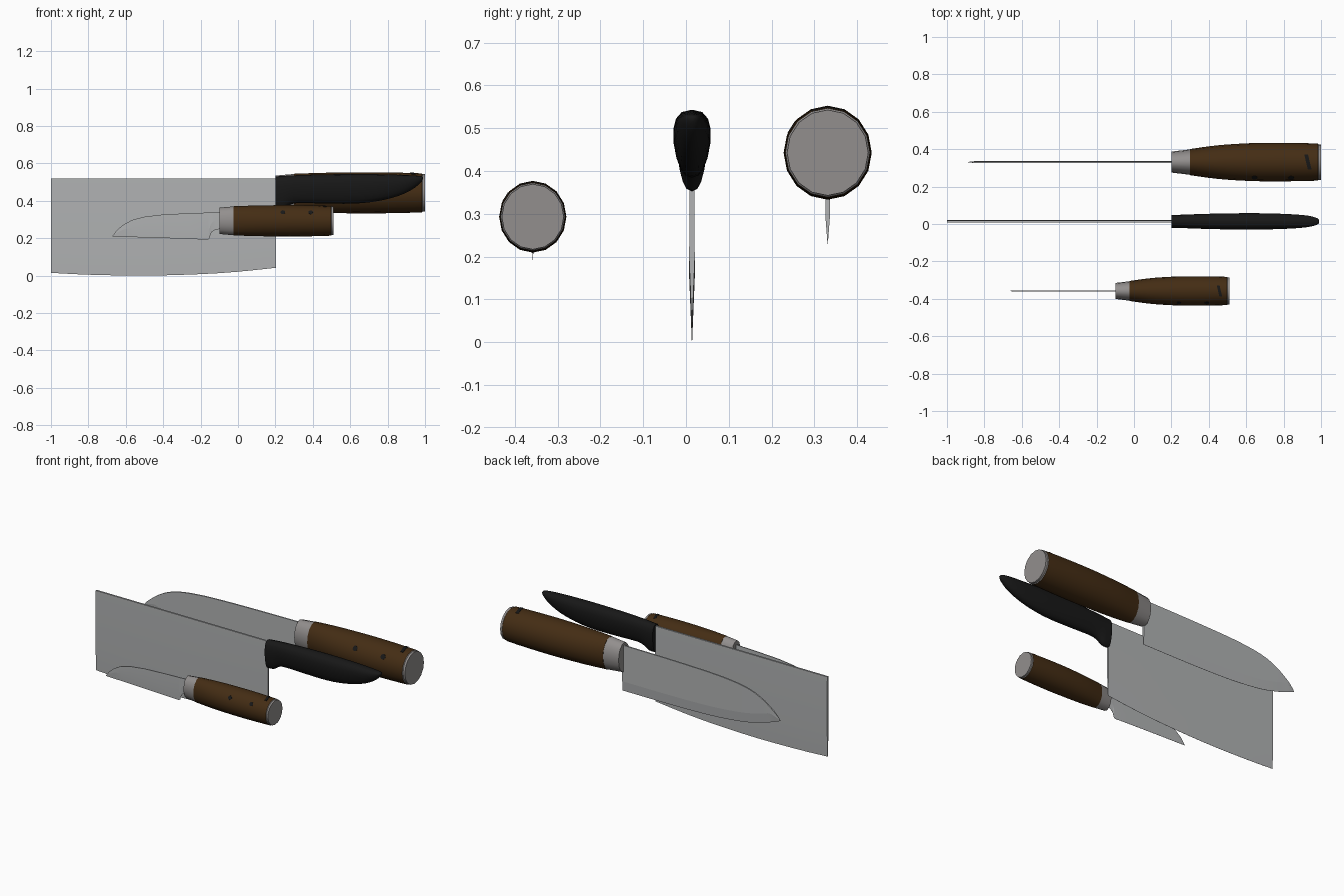
import bpy, math
from mathutils import Vector

if "Cube" in bpy.data.objects:
    bpy.data.objects.remove(bpy.data.objects["Cube"])


def material(name, rgb):
    m = bpy.data.materials.new(name)
    m.diffuse_color = (*rgb, 1)
    m.use_nodes = True
    m.node_tree.nodes["Principled BSDF"].inputs["Base Color"].default_value = m.diffuse_color
    return m


BLADE = material("blade_steel", (0.44, 0.45, 0.455))
METAL = material("fitting_metal", (0.29, 0.275, 0.27))
WOOD = material("dark_wood", (0.058, 0.026, 0.007))
BLACK = material("black_grip", (0.009, 0.009, 0.009))


def smooth(points, n=4):
    """Catmull-Rom resampling of a list of station tuples."""
    out = []
    for i in range(len(points) - 1):
        p0, p1 = points[max(i - 1, 0)], points[i]
        p2, p3 = points[i + 1], points[min(i + 2, len(points) - 1)]
        for k in range(n):
            t = k / n
            out.append(tuple(
                0.5 * (2 * b + (c - a) * t + (2 * a - 5 * b + 4 * c - d) * t * t
                       + (3 * b - a - 3 * c + d) * t ** 3)
                for a, b, c, d in zip(p0, p1, p2, p3)))
    return out + [points[-1]]


def make(name, verts, faces, mats, rule=None, angle=35):
    me = bpy.data.meshes.new(name)
    me.from_pydata(verts, [], faces)
    for m in mats:
        me.materials.append(m)
    if rule:
        for p in me.polygons:
            p.material_index = rule(p)
    ob = bpy.data.objects.new(name, me)
    bpy.context.collection.objects.link(ob)
    bpy.ops.object.select_all(action='DESELECT')
    ob.select_set(True)
    bpy.context.view_layer.objects.active = ob
    bpy.ops.object.mode_set(mode='EDIT')
    bpy.ops.mesh.select_all(action='SELECT')
    bpy.ops.mesh.normals_make_consistent(inside=False)
    bpy.ops.object.mode_set(mode='OBJECT')
    bpy.ops.object.shade_smooth_by_angle(angle=math.radians(angle))
    return ob


def loft(name, rings, mats, rule=None, angle=35):
    """Skin equal-sized rings and cap both ends."""
    n = len(rings[0])
    verts = [v for r in rings for v in r]
    faces = [(i * n + j, i * n + (j + 1) % n, (i + 1) * n + (j + 1) % n, (i + 1) * n + j)
             for i in range(len(rings) - 1) for j in range(n)]
    faces += [tuple(range(n)), tuple(range(len(verts) - n, len(verts)))]
    return make(name, verts, faces, mats, rule, angle)


def blade(name, y, thick, bevel, stations):
    """Stations are (x, edge z, spine z); the lower part is ground to an edge."""
    rings = []
    for x, lo, hi in stations:
        zb = lo + min(bevel, (hi - lo) * 0.6)
        h = thick / 2 * min(1, (hi - lo) / bevel)
        rings.append([(x, y - 0.0004, lo), (x, y - h, zb), (x, y - h * 0.85, hi),
                      (x, y + h * 0.85, hi), (x, y + h, zb), (x, y + 0.0004, lo)])
    return loft(name, rings, [BLADE], angle=4)


def round_handle(prefix, x0, y, z, s):
    """Wooden barrel handle with oval ferrule, end cap, pins and top slot."""
    SIDES = 16
    # distance along the handle, half width, half height
    body = [(0, .056, .092), (.1, .068, .101)]
    body += smooth([(.1, .070, .102), (.25, .09, .107), (.42, .101, .1095),
                    (.56, .103, .1095), (.70, .1015, .107), (.783, .099, .104)])
    body += [(.787, .095, .1), (.8, .095, .1)]

    def ring(d, ry, rz):
        return [(x0 + d * s, y + ry * s * math.cos(2 * math.pi * k / SIDES),
                 z + rz * s * math.sin(2 * math.pi * k / SIDES)) for k in range(SIDES)]

    def rule(p):
        d = (p.center.x - x0) / s
        return 1 if .1 < d < .7845 else 0

    loft(prefix + "_handle", [ring(*b) for b in body], [METAL, WOOD], rule)

    # two pins on the front side
    a = math.radians(33.75)
    flat = math.cos(math.pi / SIDES)
    for i, (d, ry, rz) in enumerate([(.445, .1015, .1095), (.64, .1025, .1085)]):
        c = Vector((x0 + d * s, y - ry * s * flat * math.cos(a), z + rz * s * flat * math.sin(a)))
        nrm = Vector((0, -math.cos(a) / ry, math.sin(a) / rz)).normalized()
        side = nrm.cross(Vector((1, 0, 0)))
        rings = [[c + nrm * o * s + (Vector((1, 0, 0)) * math.cos(t * math.pi / 6)
                  + side * math.sin(t * math.pi / 6)) * .016 * s for t in range(12)]
                 for o in (-.005, .002)]
        loft(f"{prefix}_pin_{i + 1}", rings, [BLACK])

    # slanted slot across the top, following the facets
    rings = []
    for deg in (67.5, 90, 112.5):
        t = math.radians(deg)
        xc = x0 + (.73 - .025 * math.cos(t)) * s
        rings.append([(xc + w * s, y + .1015 * f * s * math.cos(t), z + .107 * f * s * math.sin(t))
                      for w, f in ((-.01, .97), (.01, .97), (.01, 1.015), (-.01, 1.015))])
    loft(prefix + "_slot", rings, [BLACK])


# large kitchen knife at the back
blade("large_blade", .331, .010, .06, smooth([
    (.21, .23, .518), (-.1, .23, .515), (-.335, .234, .51), (-.5, .243, .502),
    (-.647, .26, .483), (-.75, .283, .447), (-.83, .308, .395), (-.875, .325, .355),
    (-.89, .332, .336)], 3))
round_handle("large", .2, .331, .4426, 1)

# small paring knife at the front
blade("small_blade", -.358, .006, .05, [
    (-.09, .25, .34), (-.12, .246, .339), (-.138, .235, .338), (-.147, .22, .337),
    (-.152, .2, .337), (-.16, .192, .337), (-.25, .196, .334), (-.4, .201, .327),
    (-.5, .204, .315), (-.565, .206, .298), (-.61, .207, .274), (-.645, .208, .246),
    (-.67, .209, .213)])
round_handle("small", -.1, -.358, .293, .763)

# cleaver in the middle
Y = .014
blade("cleaver_blade", Y, .013, .15, smooth([
    (-1, .015, .52), (-.8, .005, .52), (-.5, 0, .52), (-.2, .008, .52),
    (.0, .021, .52), (.203, .042, .52)], 3))

# cleaver grip: (x, half width, bottom z, top z)
grip = smooth([(.2, .036, .352, .53), (.24, .037, .354, .533), (.275, .038, .376, .535),
               (.32, .04, .388, .537), (.45, .044, .386, .541), (.62, .046, .385, .543),
               (.75, .044, .399, .542), (.86, .039, .427, .539), (.93, .032, .46, .536),
               (.97, .022, .49, .533), (.985, .014, .508, .53), (.99, .006, .518, .526)], 3)
rings = []
for x, hw, lo, hi in grip:
    r = []
    for k in range(16):
        c, s = math.cos(k * math.pi / 8), math.sin(k * math.pi / 8)
        sx = math.copysign(abs(c) ** .8, c)
        sz = math.copysign(abs(s) ** .9, s)
        r.append((x, Y + hw * sx * (.93 + .2 * sz), (lo + hi) / 2 + (hi - lo) / 2 * sz))
    rings.append(r)
loft("cleaver_grip", rings, [BLACK], angle=45)
